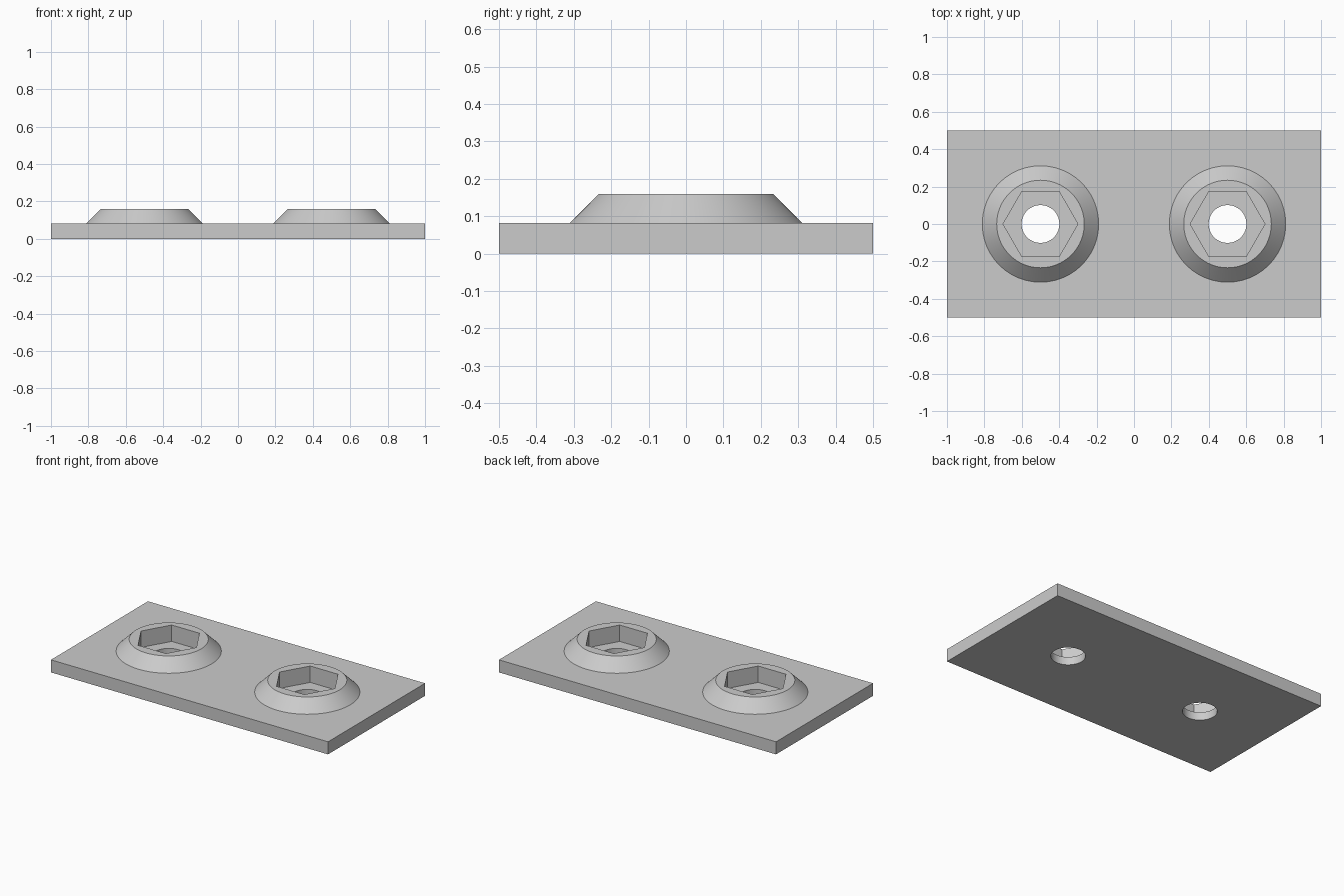
import bpy
from math import radians

cube = bpy.data.objects.get("Cube")
if cube:
    bpy.data.objects.remove(cube, do_unlink=True)

PLATE_TOP = 0.082
BOSS_TOP = 0.159
POCKET_FLOOR = 0.052

grey = bpy.data.materials.new("plain_grey")
grey.use_nodes = True
colour = (0.6, 0.6, 0.6, 1)
grey.diffuse_color = colour
grey.node_tree.nodes["Principled BSDF"].inputs["Base Color"].default_value = colour


def tapered(name, x, z0, z1, r0, r1, sides, turn=0):
    """Upright cone or prism between two heights."""
    bpy.ops.mesh.primitive_cone_add(
        vertices=sides, radius1=r0, radius2=r1, depth=z1 - z0,
        location=(x, 0, (z0 + z1) / 2), rotation=(0, 0, turn))
    ob = bpy.context.object
    ob.name = name
    ob.data.materials.append(grey)
    return ob


def combine(target, tool, operation):
    """Apply a boolean and discard the tool object."""
    mod = target.modifiers.new(operation.lower(), "BOOLEAN")
    mod.operation = operation
    mod.solver = "EXACT"
    mod.object = tool
    bpy.context.view_layer.objects.active = target
    bpy.ops.object.modifier_apply(modifier=mod.name)
    bpy.data.objects.remove(tool, do_unlink=True)


# Flat rectangular base
bpy.ops.mesh.primitive_cube_add(size=1, location=(0, 0, PLATE_TOP / 2))
plate = bpy.context.object
plate.name = "mounting_plate"
plate.scale = (2, 1, PLATE_TOP)
bpy.ops.object.transform_apply(location=True, rotation=True, scale=True)
plate.data.materials.append(grey)

for side, x in (("right", -0.5), ("left", 0.5)):
    # Chamfered boss, its foot sunk into the plate at the same slope
    sink = 0.02
    boss = tapered(side + "_boss", x, PLATE_TOP - sink, BOSS_TOP,
                   0.311 + sink, 0.234, 96)
    combine(plate, boss, "UNION")
    # Hexagonal nut pocket with points along x
    pocket = tapered(side + "_hex_cutter", x, POCKET_FLOOR, 0.3, 0.2, 0.2, 6, radians(90))
    combine(plate, pocket, "DIFFERENCE")
    # Through hole
    hole = tapered(side + "_hole_cutter", x, -0.1, 0.3, 0.101, 0.101, 64)
    combine(plate, hole, "DIFFERENCE")

# Round surfaces smooth, edges sharp
bpy.ops.object.select_all(action="DESELECT")
plate.select_set(True)
bpy.context.view_layer.objects.active = plate
bpy.ops.object.shade_smooth_by_angle(angle=radians(25))
